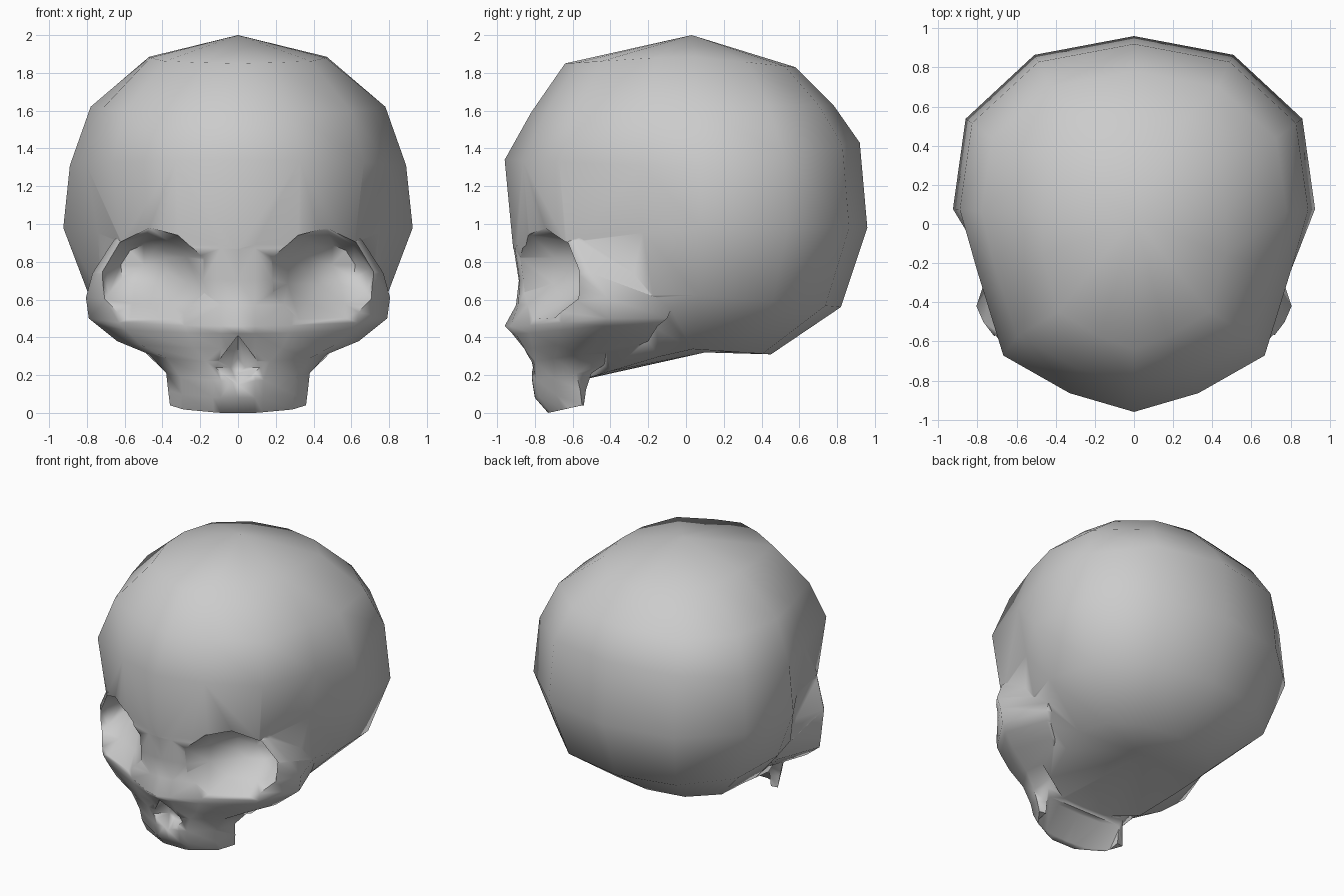
import bpy, bmesh
from math import radians
from mathutils import Vector

if "Cube" in bpy.data.objects:
    bpy.data.objects.remove(bpy.data.objects["Cube"])


def lerp(a, b, t):
    return a + (b - a) * t


def mirror_ring(half):
    """Close a half outline (front to back, x >= 0) across x = 0."""
    return half + [(-x, y, z) for x, y, z in reversed(half) if x > 1e-5]


def loft(name, rings, start=None, end=None):
    """Skin a stack of equal rings, closing both ends with a fan."""
    bm = bmesh.new()
    rows = [[bm.verts.new(p) for p in r] for r in rings]
    n = len(rows[0])
    for a, b in zip(rows, rows[1:]):
        for i in range(n):
            j = (i + 1) % n
            bm.faces.new((a[i], a[j], b[j], b[i]))
    for row, pole in ((rows[0], start), (rows[-1], end)):
        mid = sum((v.co for v in row), Vector()) / n
        c = bm.verts.new(pole if pole else mid)
        for i in range(n):
            bm.faces.new((row[i], row[(i + 1) % n], c))
    bmesh.ops.recalc_face_normals(bm, faces=bm.faces[:])
    me = bpy.data.meshes.new(name)
    bm.to_mesh(me)
    bm.free()
    ob = bpy.data.objects.new(name, me)
    bpy.context.collection.objects.link(ob)
    return ob


def combine(target, other, op):
    other.hide_render = True
    m = target.modifiers.new("bool", 'BOOLEAN')
    m.object, m.operation, m.solver = other, op, 'EXACT'
    bpy.context.view_layer.objects.active = target
    bpy.ops.object.modifier_apply(modifier=m.name)
    bpy.data.objects.remove(other)


# Cranium: one plan outline, scaled at each level
plan = [(0, -1), (.37, -.9), (.75, -.7), (.9, -.25), (1, .08), (.93, .56), (.55, .9), (0, 1)]
# half width, front y, front z, side z, back y, back z, temple pinch
levels = [
    (.47, -.64, 1.85, 1.89, .58, 1.83, 1.10),
    (.78, -.82, 1.59, 1.62, .78, 1.63, 1.02),
    (.89, -.96, 1.34, 1.30, .92, 1.43, 1.0),
    (.925, -.915, .87, .98, .96, .98, .89),
    (.79, -.70, .60, .63, .82, .56, 1.02),
    (.50, -.57, .17, .34, .45, .31, 1.04),
]
rings = []
for w, yf, zf, zs, yb, zb, pinch in levels:
    half = []
    for i, (px, py) in enumerate(plan):
        y = -py * yf if py < 0 else py * yb
        z = lerp(zs, zf if py < 0 else zb, abs(py))
        half.append((px * w * (pinch if i in (2, 3) else 1), y, z))
    rings.append(mirror_ring(half))
skull = loft("skull", rings, (0, .03, 2.0), (0, .1, .32))

# Face: brow, nose, cheekbones and upper jaw
# z, half width, nose y, front y, cheek y, rear y
face_levels = [
    (.99, .54, -.84, -.82, -.48, -.2), (.87, .66, -.912, -.89, -.58, -.2),
    (.70, .77, -.885, -.87, -.50, -.1), (.57, .805, -.90, -.86, -.42, -.05),
    (.46, .79, -.96, -.86, -.42, -.1), (.42, .74, -.92, -.86, -.44, -.15),
    (.34, .64, -.86, -.84, -.48, -.2), (.27, .47, -.82, -.82, -.55, -.35),
    (.17, .38, -.815, -.81, -.58, -.5), (.08, .37, -.80, -.795, -.56, -.53),
    (.0, .36, -.73, -.73, -.55, -.54),
]
rings = []
for z, w, yn, yf, ys, yb in face_levels:
    half = [(0, yn, z), (.09, lerp(yn, yf, .3), z)]
    half += [(k * w, lerp(yf, ys, t), z + .04 * t) for k, t in ((.36, .08), (.8, .45), (1, 1))]
    half.append((.85 * w, yb, z + .04))
    rings.append(mirror_ring(half))
combine(skull, loft("face", rings), 'UNION')

# Eye sockets: slanted funnels, undercut at the brow
rim = [(.32, .94), (.47, .98), (.64, .91), (.755, .73), (.74, .56),
       (.57, .49), (.32, .49), (.17, .63), (.18, .82)]
for side in (1, -1):
    rings = []
    for y, s, up in ((-1.05, 1.1, -.02), (-.76, 1.0, 0), (-.62, .74, .03), (-.51, .42, .06)):
        ring = []
        for x, z in rim:
            px = lerp(.46, x, s) + up * .6
            ring.append((side * px, y + .42 * (px - .46), lerp(.72, z, s) + up))
        rings.append(ring)
    combine(skull, loft("socket_cutter", rings), 'DIFFERENCE')

# Nose opening
opening = [(0, .41), (.13, .24), (0, .14), (-.13, .24)]
rings = [[(x * s, y, .24 + (z - .24) * s) for x, z in opening]
         for y, s in ((-1.0, 1.0), (-.82, 1.0), (-.74, .3))]
combine(skull, loft("nose_cutter", rings), 'DIFFERENCE')

# Sloping palate between the jaw corners
rings = [mirror_ring([(0, y, z), (w * .6, y + .01, z), (w, y + .06, z), (w, -.35, z)])
         for z, w, y in ((-.1, .31, -.74), (.0, .31, -.70), (.16, .31, -.57))]
combine(skull, loft("palate_cutter", rings), 'DIFFERENCE')

# Smooth shading with sharp rims
bpy.ops.object.select_all(action='DESELECT')
skull.select_set(True)
bpy.context.view_layer.objects.active = skull
bpy.ops.object.shade_smooth_by_angle(angle=radians(65))
weighted = skull.modifiers.new("weighted", 'WEIGHTED_NORMAL')
weighted.keep_sharp = True
